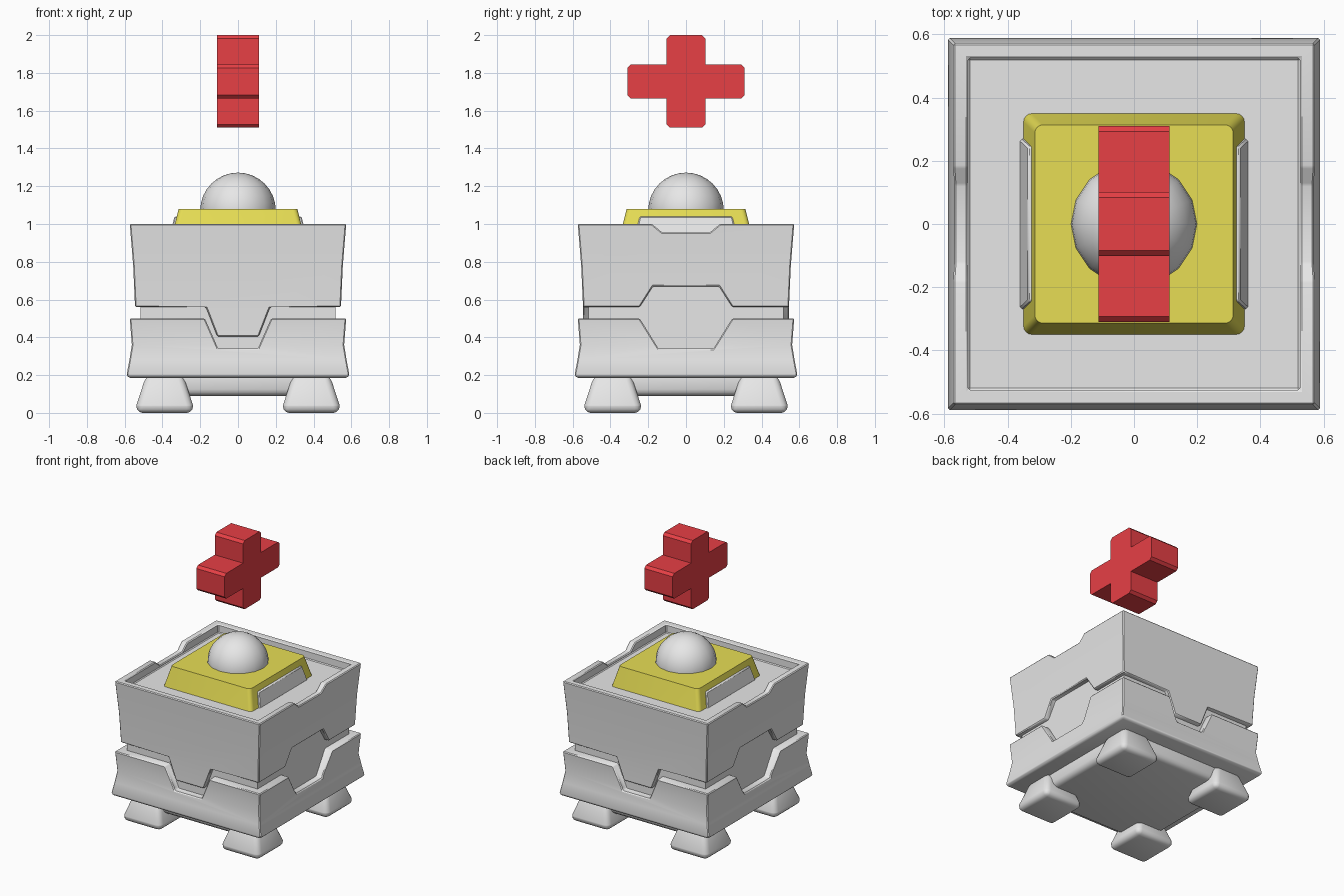
import bpy, bmesh
from math import radians

cube = bpy.data.objects.get("Cube")
if cube:
    bpy.data.objects.remove(cube, do_unlink=True)


def material(name, rgb):
    m = bpy.data.materials.new(name)
    m.use_nodes = True
    m.diffuse_color = (*rgb, 1)
    m.node_tree.nodes["Principled BSDF"].inputs["Base Color"].default_value = (*rgb, 1)
    return m


grey = material("light_grey", (0.8, 0.8, 0.8))
yellow = material("yellow", (0.8, 0.73, 0.09))
red = material("red", (0.8, 0.05, 0.06))


def finish(name, bm, mat):
    bmesh.ops.recalc_face_normals(bm, faces=bm.faces)
    mesh = bpy.data.meshes.new(name)
    bm.to_mesh(mesh)
    bm.free()
    mesh.materials.append(mat)
    ob = bpy.data.objects.new(name, mesh)
    bpy.context.collection.objects.link(ob)
    return ob


def square_loft(name, rings, mat, x=0, y=0, corner=0):
    """Stack square rings given as (half width, height); corner rounds the uprights."""
    bm = bmesh.new()
    loops = [[bm.verts.new((x + sx * h, y + sy * h, z))
              for sx, sy in ((-1, -1), (1, -1), (1, 1), (-1, 1))] for h, z in rings]
    uprights = []
    for a, b in zip(loops, loops[1:]):
        for i in range(4):
            j = (i + 1) % 4
            bm.faces.new((a[i], a[j], b[j], b[i]))
        uprights += [bm.edges.get((a[i], b[i])) for i in range(4)]
    bm.faces.new(loops[0][::-1])
    bm.faces.new(loops[-1])
    if corner:
        bmesh.ops.bevel(bm, geom=uprights, offset=corner, segments=4,
                        profile=0.5, affect='EDGES')
    return finish(name, bm, mat)


def prism(name, outline, axis, lo, hi, mat):
    """Extrude an outline of (across, height) points along x or y."""
    bm = bmesh.new()
    ends = [[bm.verts.new((t, u, z) if axis == 'x' else (u, t, z)) for u, z in outline]
            for t in (lo, hi)]
    bm.faces.new(ends[0])
    bm.faces.new(ends[1])
    for i in range(len(outline)):
        j = (i + 1) % len(outline)
        bm.faces.new((ends[0][i], ends[0][j], ends[1][j], ends[1][i]))
    return finish(name, bm, mat)


def activate(ob):
    bpy.ops.object.select_all(action='DESELECT')
    ob.select_set(True)
    bpy.context.view_layer.objects.active = ob


def cut_both_sides(ob, outline, axis):
    """Cut an outline into two opposite walls, as deep as the core."""
    for lo, hi in ((-0.8, -0.5), (0.5, 0.8)):
        cutter = prism("cutter", outline, axis, lo, hi, grey)
        cutter.hide_render = True
        mod = ob.modifiers.new("cut", 'BOOLEAN')
        mod.object = cutter
        mod.solver = 'EXACT'
        activate(ob)
        bpy.ops.object.modifier_apply(modifier=mod.name)
        bpy.data.objects.remove(cutter, do_unlink=True)


def soften(ob, width=0, segments=1):
    activate(ob)
    if width:
        mod = ob.modifiers.new("bevel", 'BEVEL')
        mod.width = width
        mod.segments = segments
        mod.limit_method = 'ANGLE'
        mod.angle_limit = radians(35)
        bpy.ops.object.modifier_apply(modifier=mod.name)
    bpy.ops.object.shade_smooth_by_angle(angle=radians(35))


def mirrored(points):
    return points + [(-u, z) for u, z in reversed(points)]


# Inner core seen in the gaps between the shells
square_loft("core", [(0.515, 0.25), (0.515, 0.9)], grey)

# Upper shell: open tray on top, tabs front and back, notches at the sides
upper = square_loft("upper_shell", [(0.545, 0.405), (0.545, 0.56), (0.555, 0.78), (0.573, 1.0),
                                    (0.525, 1.0), (0.525, 0.94)], grey)
cut_both_sides(upper, mirrored([(-0.8, 0.3), (-0.8, 0.56), (-0.17, 0.56), (-0.11, 0.405),
                                (-0.11, 0.3)]), 'y')
cut_both_sides(upper, mirrored([(-0.8, 0.3), (-0.8, 0.56), (-0.245, 0.56), (-0.175, 0.67)]), 'x')
cut_both_sides(upper, mirrored([(-0.235, 1.045), (-0.125, 0.955)]), 'x')
soften(upper, 0.006)

# Lower shell with a notch in every wall
lower = square_loft("lower_shell", [(0.575, 0.185), (0.59, 0.2), (0.575, 0.28), (0.562, 0.36),
                                    (0.573, 0.5)], grey)
cut_both_sides(lower, mirrored([(-0.219, 0.6), (-0.105, 0.34)]), 'y')
cut_both_sides(lower, mirrored([(-0.307, 0.6), (-0.145, 0.34)]), 'x')
soften(lower, 0.006)

# Underside plate and four feet
soften(square_loft("underside_plate", [(0.46, 0.09), (0.47, 0.22)], grey), 0.035, 3)
for sx, side in ((-1, "right"), (1, "left")):
    for sy, end in ((-1, "front"), (1, "back")):
        foot = square_loft(f"{end}_{side}_foot", [(0.152, 0), (0.15, 0.04), (0.098, 0.2)], grey,
                           sx * 0.388, sy * 0.388)
        soften(foot, 0.035, 3)

# Yellow pedestal with a sloping plate on each side
soften(square_loft("pedestal", [(0.352, 0.93), (0.314, 1.08)], yellow, corner=0.025))
for s, side in ((-1, "right"), (1, "left")):
    plate = prism(f"{side}_pedestal_plate", mirrored([(-0.27, 0.935), (-0.245, 1.04)]),
                  'x', 0.3, 0.336, grey)
    for v in plate.data.vertices:
        v.co.x = s * (v.co.x + (1.04 - v.co.z) * 0.25)
    if s < 0:
        plate.data.flip_normals()
    soften(plate, 0.006)

# Dome
bm = bmesh.new()
bmesh.ops.create_uvsphere(bm, u_segments=16, v_segments=16, radius=0.2)
dome = finish("dome", bm, grey)
dome.location.z = 1.072
soften(dome)

# Floating cross with chamfered arm ends
c, arm, tall, wide, half = 0.018, 0.102, 0.245, 0.31, 0.09
mid = 1.755
right_half = [(arm - c, -tall), (arm, c - tall), (arm, -half), (wide - c, -half), (wide, c - half),
              (wide, half - c), (wide - c, half), (arm, half), (arm, tall - c), (arm - c, tall)]
prism("cross", mirrored([(u, z + mid) for u, z in right_half]), 'x', -0.112, 0.112, red)
